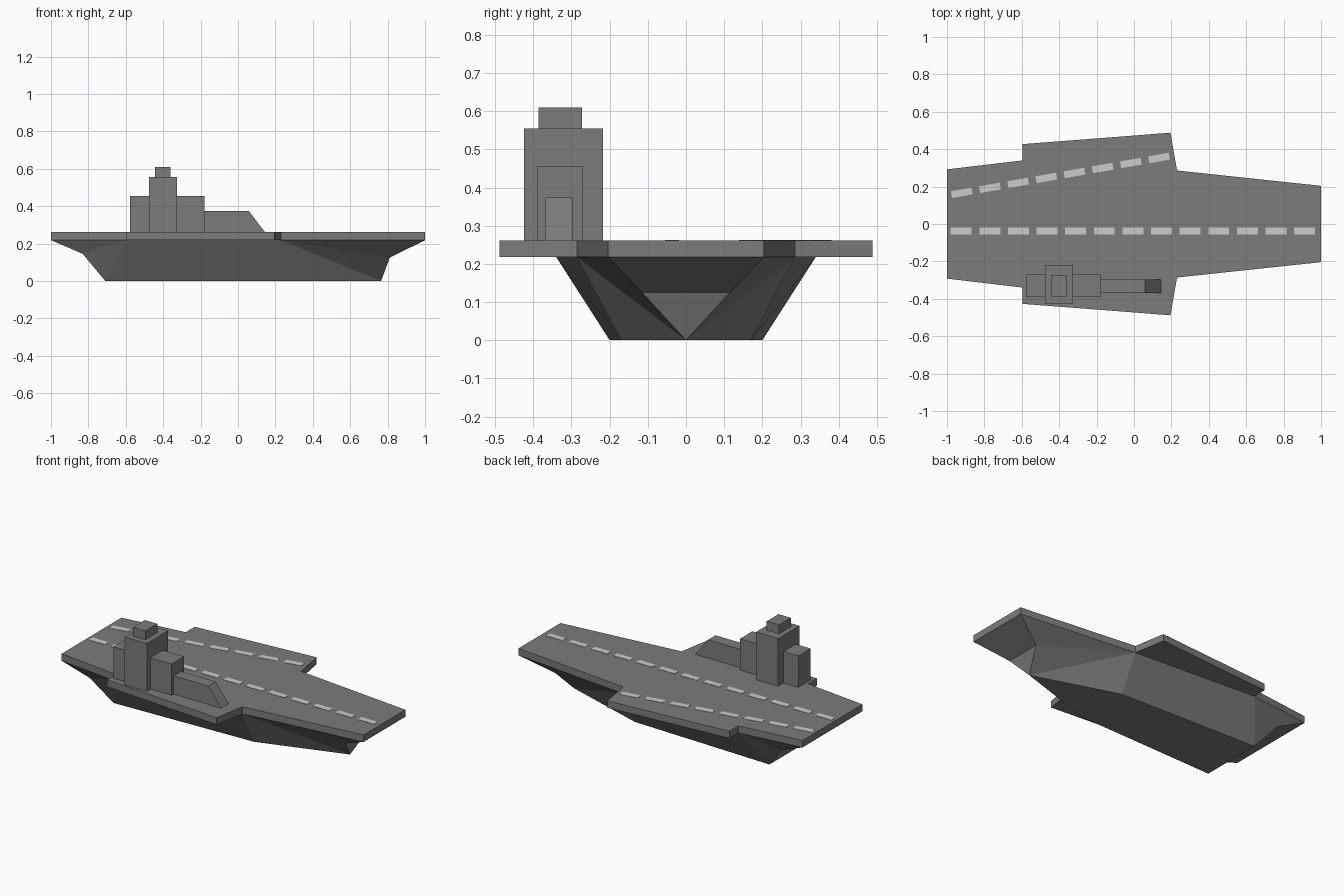
import bpy, bmesh
from math import radians, sin, cos
from mathutils import Matrix

if "Cube" in bpy.data.objects:
    bpy.data.objects.remove(bpy.data.objects["Cube"])


def material(name, v):
    m = bpy.data.materials.new(name)
    m.diffuse_color = (v, v, v, 1)
    m.use_nodes = True
    m.node_tree.nodes["Principled BSDF"].inputs["Base Color"].default_value = m.diffuse_color
    return m


DARK, PAINT = material("dark_grey", 0.2), material("deck_paint", 0.8)


def finish(name, bm, mat):
    bmesh.ops.recalc_face_normals(bm, faces=bm.faces)
    me = bpy.data.meshes.new(name)
    bm.to_mesh(me)
    bm.free()
    me.materials.append(mat)
    ob = bpy.data.objects.new(name, me)
    bpy.context.collection.objects.link(ob)
    return ob


def prism(name, points, vec, mat=DARK):
    """Extrude a closed 3D outline along a vector."""
    bm = bmesh.new()
    f = bm.faces.new([bm.verts.new(p) for p in points])
    new = bmesh.ops.extrude_face_region(bm, geom=[f], use_keep_orig=True)["geom"]
    bmesh.ops.translate(bm, vec=vec, verts=[v for v in new if isinstance(v, bmesh.types.BMVert)])
    return finish(name, bm, mat)


def box(name, x0, x1, y0, y1, z0, z1):
    return prism(name, [(x0, y0, z0), (x1, y0, z0), (x1, y1, z0), (x0, y1, z0)], (0, 0, z1 - z0))


def dashes(name, x, y, count, angle):
    """A row of painted dashes starting at x, y and running at an angle."""
    bm = bmesh.new()
    a = radians(angle)
    for i in range(count):
        d = i * 0.153 + 0.056
        mat = (Matrix.Translation((x + d * cos(a), y + d * sin(a), 0.261))
               @ Matrix.Rotation(a, 4, 'Z') @ Matrix.Diagonal((0.112, 0.037, 0.004, 1)))
        bmesh.ops.create_cube(bm, size=1, matrix=mat)
    return finish(name, bm, PAINT)


# Flight deck: half outline mirrored to the other side
half = [(-1, 0.292), (-0.595, 0.34), (-0.595, 0.427), (0.195, 0.488), (0.23, 0.286), (1, 0.204)]
outline = half + [(x, -y) for x, y in reversed(half)]
prism("flight_deck", [(x, y, 0.218) for x, y in outline], (0, 0, 0.043))

# Hull: faceted half mirrored over the centreline
P = {
    "bow_top": (1, 0.204, 0.218), "bow_mid": (0.812, 0.115, 0.125), "bow_tip": (0.765, 0, 0),
    "mid_top": (0.23, 0.286, 0.218), "mid_low": (0.23, 0.17, 0),
    "aft_top": (-0.595, 0.34, 0.218), "aft_low": (-0.71, 0.2, 0),
    "stern_top": (-1, 0.292, 0.218), "stern_mid": (-0.83, 0.26, 0.145),
    "c_bow_top": (1, 0, 0.218), "c_bow_mid": (0.812, 0, 0.125), "c_low": (-0.71, 0, 0),
    "c_stern_mid": (-0.83, 0, 0.145), "c_stern_top": (-1, 0, 0.218),
}
FACES = [
    "mid_top bow_top bow_mid", "mid_top bow_mid bow_tip", "mid_top bow_tip mid_low",
    "aft_top mid_top mid_low aft_low", "aft_top aft_low stern_mid", "aft_top stern_mid stern_top",
    "stern_top stern_mid c_stern_mid c_stern_top", "stern_mid aft_low c_low c_stern_mid",
    "bow_top c_bow_top c_bow_mid bow_mid", "bow_mid c_bow_mid bow_tip",
    "bow_tip mid_low aft_low c_low",
    "bow_top mid_top aft_top stern_top c_stern_top c_bow_top",
]
bm = bmesh.new()
V = {k: bm.verts.new(p) for k, p in P.items()}
for f in FACES:
    bm.faces.new([V[k] for k in f.split()])
# weld the mirrored half before fixing normals
bmesh.ops.mirror(bm, geom=bm.verts[:] + bm.edges[:] + bm.faces[:],
                 axis='Y', merge_dist=0.0005)
bmesh.ops.remove_doubles(bm, verts=bm.verts, dist=0.0005)
finish("hull", bm, DARK)

# Island superstructure
box("island_tower", -0.477, -0.325, -0.425, -0.218, 0.255, 0.555)
box("island_base", -0.578, -0.18, -0.39, -0.27, 0.255, 0.455)
box("tower_cap", -0.445, -0.36, -0.387, -0.273, 0.55, 0.61)
ramp = [(-0.2, 0.26), (0.145, 0.26), (0.058, 0.374), (-0.2, 0.374)]
prism("island_ramp", [(x, -0.37, z) for x, z in ramp], (0, 0.072, 0))

# Runway markings
dashes("centre_line", -0.98, -0.037, 13, 0)
dashes("angled_line", -0.976, 0.157, 8, 10)
